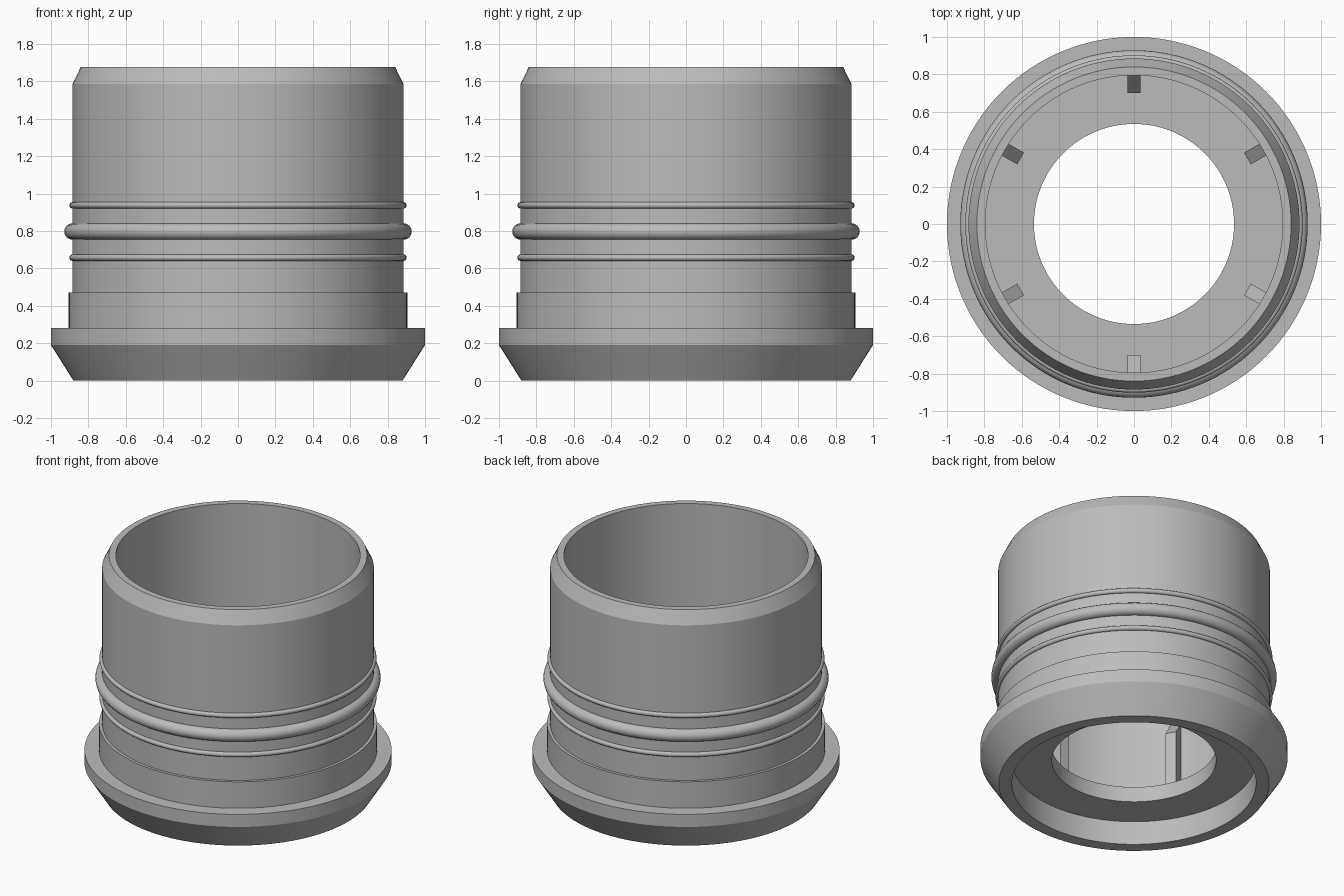
import bpy, bmesh, math

if "Cube" in bpy.data.objects:
    bpy.data.objects.remove(bpy.data.objects["Cube"])

SEG = 128
grey = bpy.data.materials.new("plain grey")
grey.diffuse_color = (0.5, 0.5, 0.5, 1)
grey.use_nodes = True
grey.node_tree.nodes["Principled BSDF"].inputs["Base Color"].default_value = grey.diffuse_color


def finish(name, bm):
    bmesh.ops.recalc_face_normals(bm, faces=bm.faces)
    me = bpy.data.meshes.new(name)
    bm.to_mesh(me)
    bm.free()
    me.materials.append(grey)
    ob = bpy.data.objects.new(name, me)
    bpy.context.collection.objects.link(ob)
    bpy.ops.object.select_all(action='DESELECT')
    ob.select_set(True)
    bpy.context.view_layer.objects.active = ob
    bpy.ops.object.shade_smooth_by_angle(angle=math.radians(25))
    return ob


def lathe(name, profile):
    """Revolve a closed (radius, height) profile around z."""
    bm = bmesh.new()
    rings = []
    for i in range(SEG):
        a = 2 * math.pi * i / SEG
        rings.append([bm.verts.new((r * math.cos(a), r * math.sin(a), z))
                      for r, z in profile])
    n = len(profile)
    for i in range(SEG):
        p, q = rings[i], rings[(i + 1) % SEG]
        for j in range(n):
            k = (j + 1) % n
            bm.faces.new((p[j], q[j], q[k], p[k]))
    return finish(name, bm)


# Sleeve with flared foot, chamfered rim and an inner floor ring
lathe("sleeve_body", [
    (0.88, 0), (1.0, 0.19), (1.0, 0.28), (0.905, 0.28), (0.905, 0.47),
    (0.885, 0.47), (0.885, 1.585), (0.84, 1.677), (0.795, 1.677),
    (0.795, 0.28), (0.535, 0.28), (0.535, 0.17), (0.795, 0.17), (0.795, 0)])


# Sealing rings around the sleeve
def seal(name, z, minor):
    lathe(name, [(0.885 + minor * math.cos(t * math.pi / 8),
                  z + minor * math.sin(t * math.pi / 8)) for t in range(16)])


seal("lower_thin_ring", 0.657, 0.017)
seal("thick_seal_ring", 0.797, 0.044)
seal("upper_thin_ring", 0.937, 0.017)


# Six inner ribs with sloped tops
bm = bmesh.new()
side = [(0.70, 0.275), (0.80, 0.275), (0.80, 0.88), (0.70, 0.76)]
for i in range(6):
    a = math.radians(30 + 60 * i)
    c, s = math.cos(a), math.sin(a)
    left, right = [[bm.verts.new((r * c - w * s, r * s + w * c, z))
                    for r, z in side] for w in (-0.036, 0.036)]
    bm.faces.new(left)
    bm.faces.new(right[::-1])
    for j in range(4):
        k = (j + 1) % 4
        bm.faces.new((left[j], right[j], right[k], left[k]))
finish("inner_ribs", bm)
